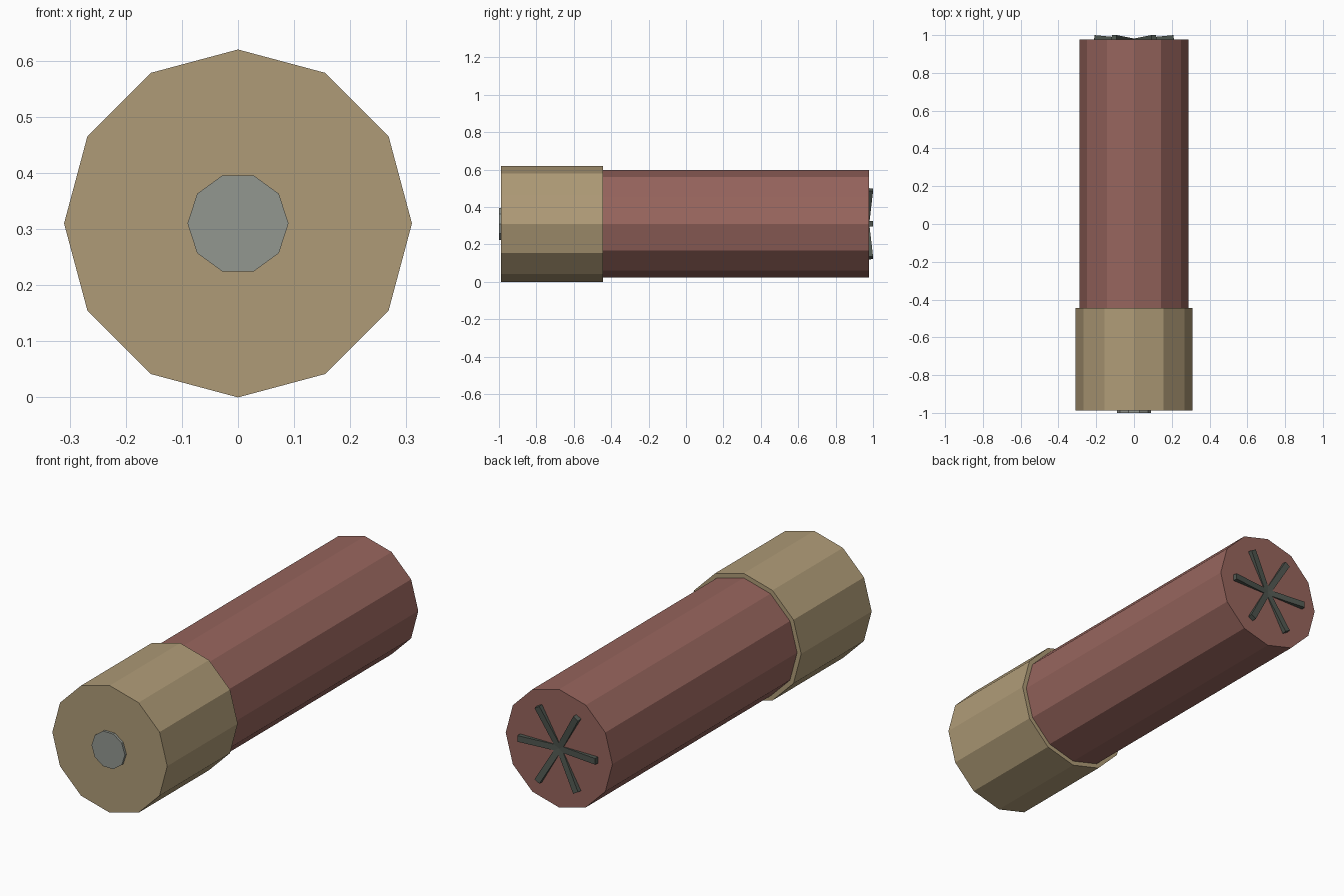
import bpy, math
from mathutils import Matrix, Vector

if "Cube" in bpy.data.objects:
    bpy.data.objects.remove(bpy.data.objects["Cube"])

CZ = 0.31  # height of the long axis


def material(name, rgb):
    m = bpy.data.materials.new(name)
    m.diffuse_color = (*rgb, 1)
    m.use_nodes = True
    m.node_tree.nodes["Principled BSDF"].inputs["Base Color"].default_value = m.diffuse_color
    return m


def cylinder(name, radius, y0, y1, sides, mat, phase=0.0):
    """Flat-shaded prism along y, with a corner on the +x side."""
    n = range(sides)
    ang = [2 * math.pi * i / sides + phase for i in n]
    verts = [(radius * math.cos(a), y, CZ + radius * math.sin(a)) for y in (y0, y1) for a in ang]
    faces = [list(n), [sides + i for i in reversed(n)]]
    faces += [[i, sides + i, sides + (i + 1) % sides, (i + 1) % sides] for i in n]
    mesh = bpy.data.meshes.new(name)
    mesh.from_pydata(verts, [], faces)
    ob = bpy.data.objects.new(name, mesh)
    bpy.context.collection.objects.link(ob)
    mesh.materials.append(mat)
    return ob


brass = material("brass", (0.43, 0.33, 0.185))
red = material("red_casing", (0.31, 0.13, 0.11))
steel = material("primer_steel", (0.29, 0.31, 0.28))
dark = material("dark_fold", (0.08, 0.095, 0.08))

# Casing, metal base and primer disc
cylinder("casing", 0.288, -0.97, 0.978, 12, red)
cylinder("metal_base", 0.31, -0.988, -0.445, 12, brass)
cylinder("primer", 0.09, -1.0, -0.97, 10, steel)

# Six crimp folds: bars tilted so their inner ends sink into the casing end
LENGTH, WIDTH, DEPTH, TILT = 0.21, 0.03, 0.025, 0.1
for i in range(6):
    bpy.ops.mesh.primitive_cube_add(size=1)
    bar = bpy.context.object
    bar.name = f"crimp_fold_{i + 1}"
    bar.data.transform(
        Matrix.Translation(Vector((0, 0.979, CZ)))
        @ Matrix.Rotation(i * math.pi / 3, 4, 'Y')
        @ Matrix.Rotation(TILT, 4, 'Z')
        @ Matrix.Translation(Vector((LENGTH / 2, -DEPTH / 2, 0)))
        @ Matrix.Diagonal((LENGTH, DEPTH, WIDTH, 1)))
    bar.data.materials.append(dark)
